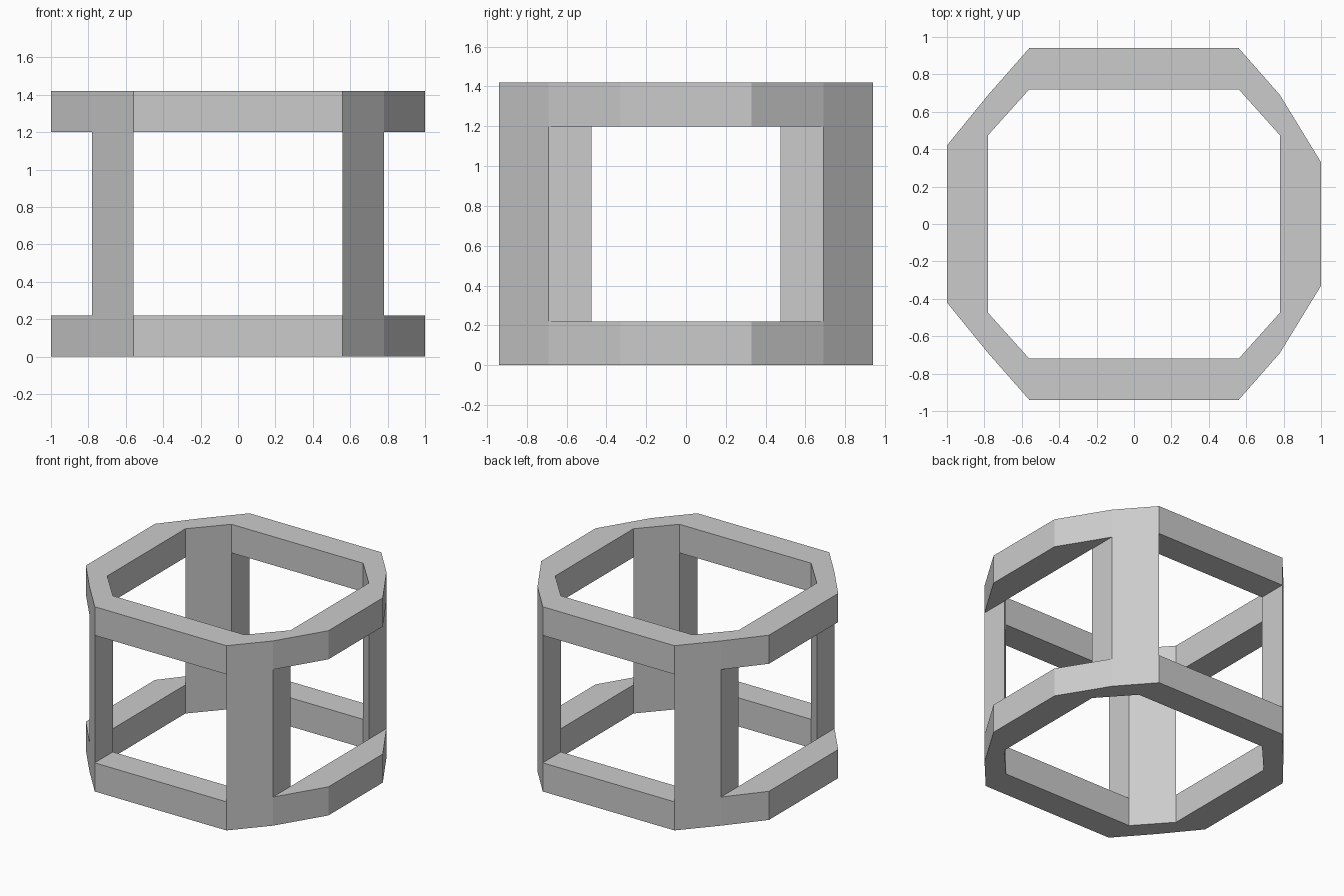
import bpy, bmesh

if "Cube" in bpy.data.objects:
    bpy.data.objects.remove(bpy.data.objects["Cube"])

HEIGHT = 1.42
BEAM_LEVELS = {"lower": (0.0, 0.22), "upper": (1.20, HEIGHT)}


def prism(name, outline, z0, z1):
    """Extrude a flat XY outline from z0 to z1."""
    bm = bmesh.new()
    face = bm.faces.new([bm.verts.new((x, y, z0)) for x, y in outline])
    top = bmesh.ops.extrude_face_region(bm, geom=[face])["geom"]
    verts = [g for g in top if isinstance(g, bmesh.types.BMVert)]
    bmesh.ops.translate(bm, verts=verts, vec=(0, 0, z1 - z0))
    bmesh.ops.recalc_face_normals(bm, faces=bm.faces)
    mesh = bpy.data.meshes.new(name)
    bm.to_mesh(mesh)
    bm.free()
    obj = bpy.data.objects.new(name, mesh)
    bpy.context.collection.objects.link(obj)
    return obj


# Four full-height corner posts
post = [(0.56, 0.94), (0.78, 0.69), (0.78, 0.475), (0.56, 0.72)]
for side, sx in (("right", 1), ("left", -1)):
    for end, sy in (("back", 1), ("front", -1)):
        prism(f"{end}_{side}_post", [(sx * x, sy * y) for x, y in post], 0, HEIGHT)

for level, (z0, z1) in BEAM_LEVELS.items():
    # Straight front and back beams
    for end, sy in (("back", 1), ("front", -1)):
        beam = [(-0.56, sy * 0.94), (0.56, sy * 0.94), (0.56, sy * 0.72), (-0.56, sy * 0.72)]
        prism(f"{level}_{end}_beam", beam, z0, z1)
    # Tapered side beams; the left one has a longer flat face
    for side, sx, half in (("right", 1, 0.33), ("left", -1, 0.42)):
        beam = [(sx * 0.78, -0.69), (sx, -half), (sx, half), (sx * 0.78, 0.69)]
        prism(f"{level}_{side}_beam", beam, z0, z1)
